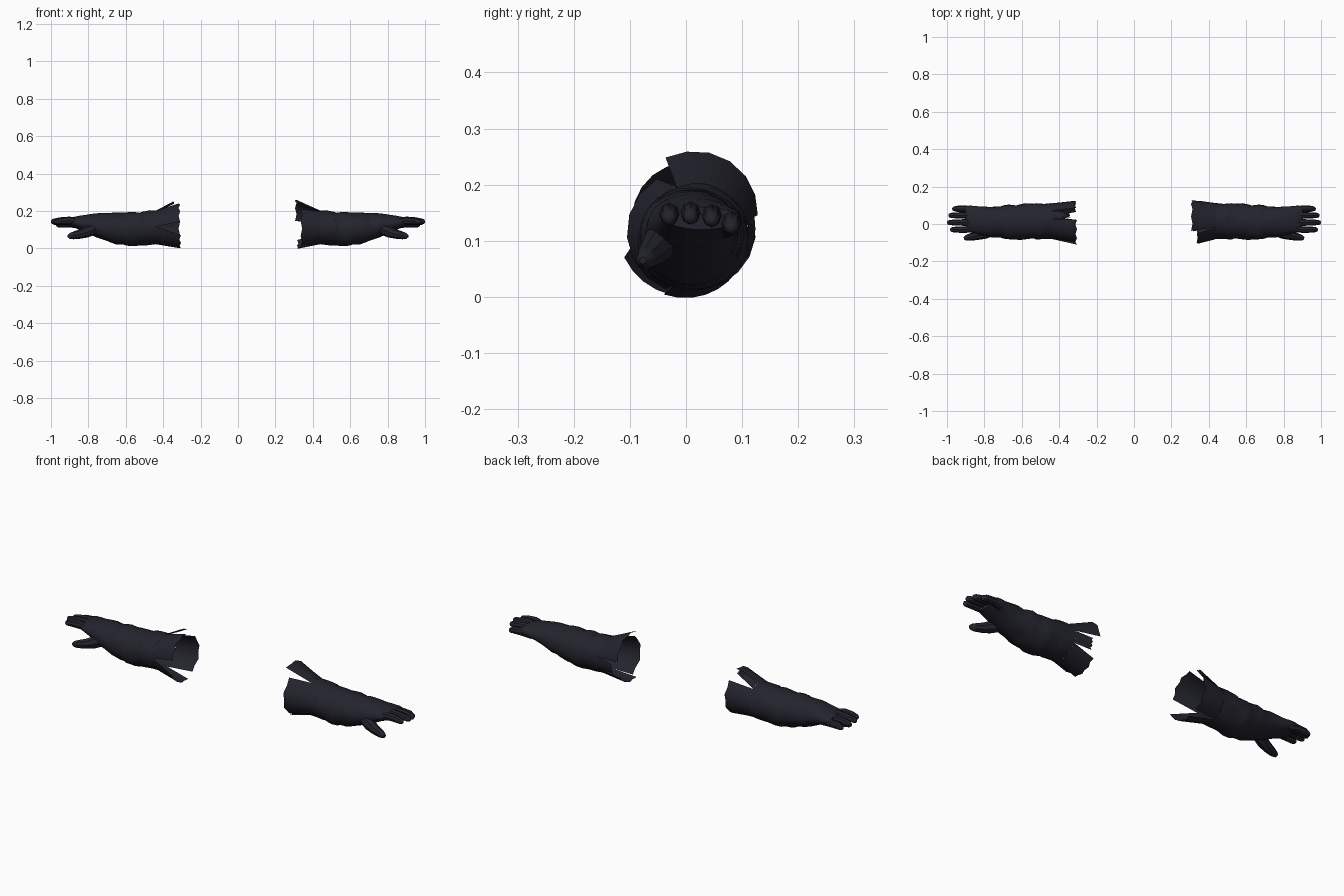
import bpy, bmesh, math, random

if "Cube" in bpy.data.objects:
    bpy.data.objects.remove(bpy.data.objects["Cube"])

cloth = bpy.data.materials.new("dark navy cloth")
cloth.diffuse_color = (0.017, 0.017, 0.027, 1)
cloth.use_nodes = True
cloth.node_tree.nodes["Principled BSDF"].inputs["Base Color"].default_value = cloth.diffuse_color
N = 24  # sides of the sleeve


def finish(name, bm, angle=30):
    bmesh.ops.recalc_face_normals(bm, faces=bm.faces)
    me = bpy.data.meshes.new(name)
    bm.to_mesh(me)
    bm.free()
    me.materials.append(cloth)
    ob = bpy.data.objects.new(name, me)
    bpy.context.collection.objects.link(ob)
    bpy.context.view_layer.objects.active = ob
    ob.select_set(True)
    bpy.ops.object.shade_smooth_by_angle(angle=math.radians(angle))
    ob.select_set(False)


def bridge(bm, a, b, closed=True):
    n = len(a)
    for i in range(n if closed else n - 1):
        j = (i + 1) % n
        bm.faces.new((a[i], a[j], b[j], b[i]))


# Sleeve and hand cross-sections: x, centre y, centre z, half width, half height
RINGS = [(.44, .016, .112, .096, .090), (.48, .016, .110, .094, .092),
         (.515, .015, .108, .096, .091), (.53, .015, .105, .092, .088),
         (.57, .013, .103, .097, .092), (.605, .010, .102, .096, .090),
         (.62, .010, .104, .091, .085), (.66, .010, .108, .094, .084),
         (.69, .010, .111, .089, .078), (.705, .011, .112, .083, .074),
         (.74, .012, .118, .083, .070), (.765, .012, .123, .080, .064),
         (.79, .015, .128, .078, .056), (.82, .018, .132, .075, .046),
         (.85, .023, .137, .074, .037), (.88, .028, .139, .071, .029),
         (.90, .028, .140, .064, .020)]


def sleeve(name, s):
    rng = random.Random(7)
    bm = bmesh.new()
    rows = []
    for k, (x, yc, zc, ry, rz) in enumerate(RINGS):
        row = []
        soft = 0 if k == 0 else (1 if x < .77 else .3)
        for i in range(N):
            a = 2 * math.pi * i / N
            # slanting cloth folds
            f = 1 + soft * (.022 * math.sin(3 * a + 48 * x) + rng.uniform(-.022, .022))
            dx = soft * .010 * math.sin(2 * a + 1.0)
            row.append(bm.verts.new((s * (x + dx), yc + ry * f * math.cos(a),
                                     zc + rz * f * math.sin(a))))
        rows.append(row)
    for a, b in zip(rows, rows[1:]):
        bridge(bm, a, b)
    bm.faces.new(rows[-1])
    finish(name, bm)


def flap(name, s, root, tip, tip_x, tip_r):
    """Torn cuff strip: angle spans at root and tip, tip reach and radii."""
    x0, yc, zc, ry, rz = RINGS[0]
    bm = bmesh.new()
    rows, n = [], 7
    for k in range(4):
        t = k / 3
        row = []
        for i in range(n):
            u = i / (n - 1)
            ar = math.radians(root[0] + (root[1] - root[0]) * u)
            at = math.radians(tip[0] + (tip[1] - tip[0]) * u)
            r = tip_r[0] + (tip_r[1] - tip_r[0]) * u + tip_r[2] * math.sin(math.pi * u)
            p = (x0, yc + ry * math.cos(ar), zc + rz * math.sin(ar))
            q = (tip_x + .008 * (i % 2), .012 + r * math.cos(at), .115 + r * math.sin(at))
            row.append(bm.verts.new([v + (w - v) * t for v, w in zip(p, q)]))
            row[-1].co.x *= s
        rows.append(row)
    for a, b in zip(rows, rows[1:]):
        bridge(bm, a, b, False)
    finish(name, bm)


def digit(name, s, path):
    """Rounded eight-sided finger through points (x, y, z, radius)."""
    bm = bmesh.new()
    rows = []
    for k, (x, y, z, r) in enumerate(path):
        p, q = path[max(k - 1, 0)], path[min(k + 1, len(path) - 1)]
        dx, dy = q[0] - p[0], q[1] - p[1]
        d = math.hypot(dx, dy)
        row = []
        for i in range(8):
            a = 2 * math.pi * i / 8
            w = r * math.cos(a)
            row.append(bm.verts.new((s * (x - w * dy / d), y + w * dx / d,
                                     z + r * 1.1 * math.sin(a))))
        rows.append(row)
    for a, b in zip(rows, rows[1:]):
        bridge(bm, a, b)
    bm.faces.new(rows[0])
    bm.faces.new(rows[-1])
    finish(name, bm, 40)


FINGERS = [("index", -.030, .146, .983), ("middle", .008, .148, 1.0),
           ("ring", .046, .143, .992), ("little", .081, .130, .972)]

for side, s in (("right", 1), ("left", -1)):
    sleeve(side + "_sleeve_and_palm", s)
    for fname, y, z, end in FINGERS:
        root_y = .028 + (y - .028) * .85
        digit(f"{side}_{fname}_finger", s,
              [(.85, root_y, z - .006, .017), (.90, y, z + .002, .018),
               (.945, y, z, .0165), (end - .015, y, z - .004, .014),
               (end - .004, y, z - .005, .010), (end, y, z - .006, .004)])
    digit(side + "_thumb", s,
          [(.76, -.035, .108, .030), (.80, -.050, .092, .030), (.84, -.062, .078, .024),
           (.88, -.071, .069, .019), (.90, -.075, .066, .014), (.91, -.077, .065, .006)])

# Torn cuffs, different on each arm
flap("right_cuff_top", 1, (15, 110), (15, 110), .305, (.120, .142, .012))
flap("right_cuff_front", 1, (110, 252), (124, 245), .335, (.115, .112, .004))
flap("right_cuff_bottom", 1, (252, 335), (245, 318), .315, (.122, .105, 0))
flap("right_cuff_back", 1, (335, 375), (335, 365), .345, (.108, .112, 0))
flap("left_cuff_top", -1, (85, 178), (85, 165), .310, (.125, .112, .006))
flap("left_cuff_bottom", -1, (178, 285), (200, 275), .305, (.130, .112, 0))
flap("left_cuff_back", -1, (-75, 55), (-60, 50), .310, (.105, .115, .002))
flap("left_cuff_sliver", -1, (55, 85), (68, 80), .340, (.135, .138, 0))
